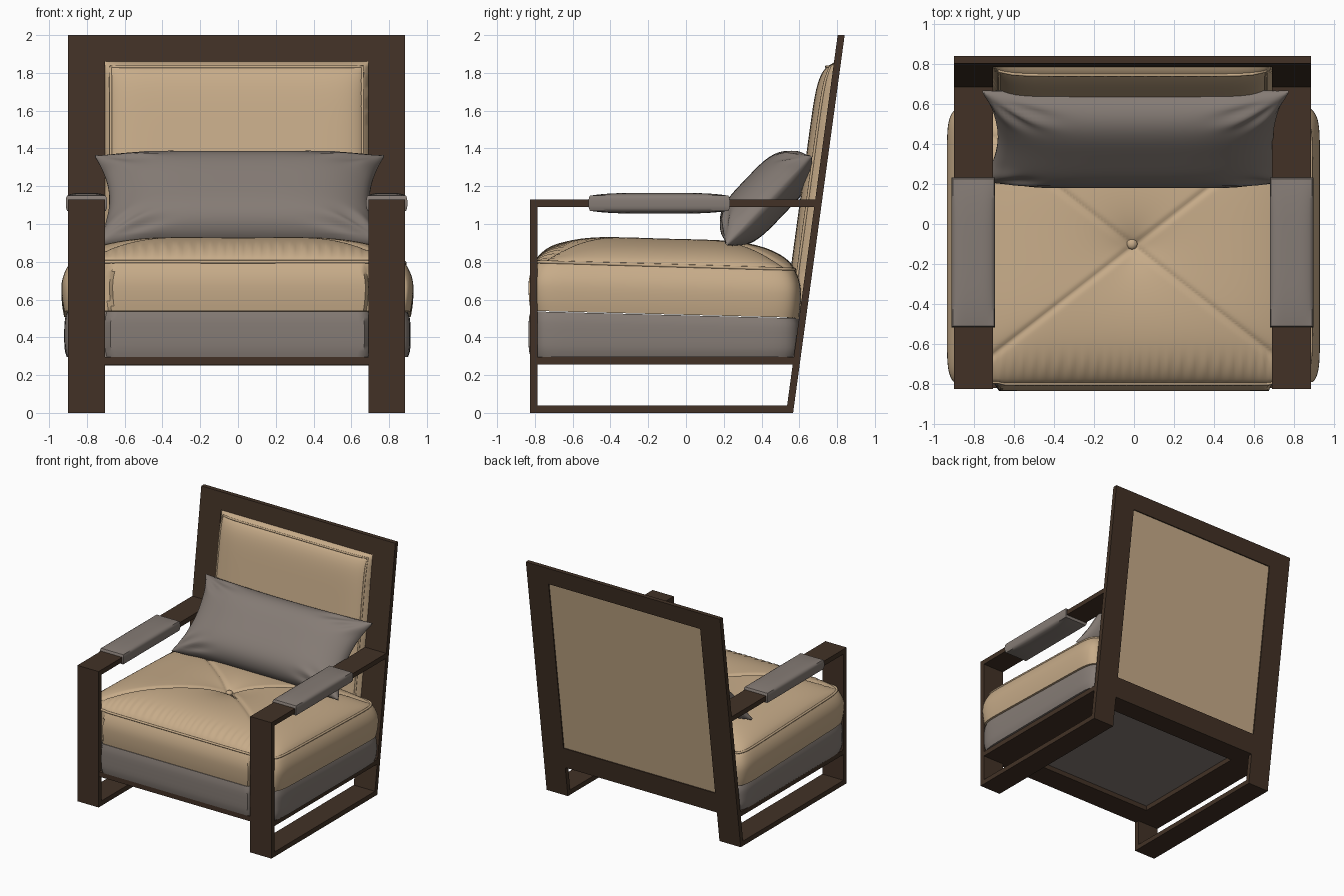
import bpy, bmesh, math
from mathutils import Matrix, Vector

if "Cube" in bpy.data.objects:
    bpy.data.objects.remove(bpy.data.objects["Cube"])

CX = -0.0075            # frame centre line
LEAN = 0.1365           # backrest slope, y per z


def material(name, rgb):
    m = bpy.data.materials.new(name)
    m.diffuse_color = (*rgb, 1)
    m.use_nodes = True
    m.node_tree.nodes["Principled BSDF"].inputs["Base Color"].default_value = m.diffuse_color
    return m


WOOD = material("dark wood", (0.054, 0.031, 0.019))
TAN = material("tan leather", (0.57, 0.41, 0.25))
GREY = material("grey fabric", (0.235, 0.200, 0.178))


def finish(bm, name, mat, smooth=None):
    bmesh.ops.recalc_face_normals(bm, faces=bm.faces)
    me = bpy.data.meshes.new(name)
    bm.to_mesh(me)
    bm.free()
    me.materials.append(mat)
    if smooth:
        me.shade_smooth()
        me.set_sharp_from_angle(angle=math.radians(smooth))
    ob = bpy.data.objects.new(name, me)
    bpy.context.collection.objects.link(ob)
    return ob


def box(name, x, y, z, lean=0.0):
    """Wooden bar from ranges, optionally sheared backwards with height."""
    bm = bmesh.new()
    bmesh.ops.create_cube(bm, size=1)
    for v in bm.verts:
        c = [r[0] + (r[1] - r[0]) * (t + 0.5) for r, t in zip((x, y, z), v.co)]
        v.co = (c[0], c[1] + lean * c[2], c[2])
    return finish(bm, name, WOOD)


def soft_block(name, mat, seg, fn, smooth=50):
    """Gridded cube in [-1, 1] reshaped by fn(u, v, w)."""
    bm = bmesh.new()
    nx, ny, nz = seg
    push = Matrix.Translation((0, 0, 1))
    for axis, a, b in (("Z", nx, ny), ("X", nx, nz), ("Y", nz, ny)):
        for s in (1, -1):
            if axis == "Z":
                rot = Matrix.Diagonal((1, 1, s, 1))
            else:
                rot = Matrix.Rotation(s * math.pi / 2, 4, axis)
            bmesh.ops.create_grid(bm, x_segments=a, y_segments=b, size=1, matrix=rot @ push)
    bmesh.ops.remove_doubles(bm, verts=bm.verts, dist=1e-4)
    for v in bm.verts:
        v.co = fn(*v.co)
    return finish(bm, name, mat, smooth)


def tube(name, pts, radius, mat):
    cu = bpy.data.curves.new(name, "CURVE")
    cu.dimensions = "3D"
    cu.bevel_depth = radius
    cu.bevel_resolution = 2
    sp = cu.splines.new("POLY")
    sp.points.add(len(pts) - 1)
    for p, q in zip(sp.points, pts):
        p.co = (*q, 1)
    sp.use_cyclic_u = True
    cu.materials.append(mat)
    ob = bpy.data.objects.new(name, cu)
    bpy.context.collection.objects.link(ob)
    bpy.ops.object.select_all(action="DESELECT")
    ob.select_set(True)
    bpy.context.view_layer.objects.active = ob
    bpy.ops.object.convert(target="MESH")
    bpy.context.object.data.shade_smooth()


def square_path(n):
    """Points round the edge of the unit square."""
    t = [-1 + 2 * i / n for i in range(n)]
    return ([(a, -1) for a in t] + [(1, a) for a in t]
            + [(-a, 1) for a in t] + [(-1, -a) for a in t])


# Side frames: front leg, arm, floor bar, side rail, leaning back leg
for side, s in (("left", -1), ("right", 1)):
    x = sorted((CX + s * 0.6975, CX + s * 0.8925))
    box(side + "_front_leg", x, (-0.825, -0.785), (0, 1.13))
    box(side + "_arm", x, (-0.786, 0.69), (1.09, 1.13))
    box(side + "_floor_bar", x, (-0.786, 0.545), (0, 0.04))
    box(side + "_side_rail", x, (-0.786, 0.58), (0.255, 0.295))
    box(side + "_back_leg", x, (0.53, 0.567), (0, 2), LEAN)

# Back rails and the ledge under the seat
inner = (CX - 0.698, CX + 0.698)
box("back_top_rail", inner, (0.53, 0.567), (1.86, 2), LEAN)
box("back_bottom_rail", inner, (0.53, 0.567), (0.25, 0.42), LEAN)
box("front_rail", inner, (-0.82, -0.62), (0.255, 0.295))
box("rear_rail", inner, (0.42, 0.58), (0.255, 0.295))
for side, s in (("left", -1), ("right", 1)):
    box(side + "_inner_ledge", sorted((CX + s * 0.64, CX + s * 0.698)),
        (-0.62, 0.42), (0.255, 0.295))


# Shared plan outline of the seat layers, notched behind the front legs
def plan(u, v, half_x, scale):
    m = max(abs(u), abs(v))
    n = (abs(u) ** 14 + abs(v) ** 14) ** (1 / 14) or 1
    k = scale * m / n
    x, y = -0.003 + half_x * u * k, -0.112 + 0.722 * v * k
    if abs(x) > 0.675:
        y = max(y, -0.79)
    return x, y


def base_shape(u, v, w):
    x, y = plan(u, v, 0.917, 1 - 0.015 * w ** 4)
    top = 0.537 - 0.026 * (y + 0.8)
    return Vector((x, y, 0.296 + (top - 0.296) * (w + 1) / 2))


def seat_shape(u, v, w):
    x, y = plan(u, v, 0.932, 1 - (0.048 if w > 0 else 0.015) * w * w)
    low, high = 0.54 - 0.026 * (y + 0.8), 0.80 - 0.029 * (y + 0.8)
    z = low + (high - low) * (w + 1) / 2
    if w > 0.999:
        rim = max(0, (1 - u ** 4) * (1 - v ** 4))
        z += 0.15 * rim ** 0.7
        r = math.hypot(x, y + 0.112)
        z -= 0.075 * math.exp(-r / 0.13)                          # button dimple
        z -= 0.012 * math.exp(-((abs(u) - abs(v)) / 0.022) ** 2) * rim ** 0.3
        pleat = math.exp(-((y + 0.73) / 0.065) ** 2) * rim ** 0.3
        z += 0.007 * math.sin(112 * x + 2 * math.sin(9 * x)) * pleat
    return Vector((x, y, z))


soft_block("seat_base", GREY, (60, 40, 8), base_shape)
soft_block("seat_cushion", TAN, (110, 110, 10), seat_shape)
tube("seat_piping", [seat_shape(a, b, 1) for a, b in square_path(50)], 0.009, TAN)

# Button in the seat
bm = bmesh.new()
bmesh.ops.create_uvsphere(bm, u_segments=20, v_segments=12, radius=0.027)
bmesh.ops.transform(bm, verts=bm.verts,
                    matrix=Matrix.Translation((-0.01, -0.1, 0.862)) @ Matrix.Diagonal((1, 1, 0.7, 1)))
finish(bm, "seat_button", TAN, 60)


# Upholstered back panel: flat behind, padded in front
def back_shape(u, v, w):
    z = 1.14 + 0.721 * w
    y = 0.53 + LEAN * z
    puff = max(0, (1 - u ** 10) * (1 - w ** 10)) ** 0.6
    y += 0.028 if v > 0.999 else 0.01 - 0.09 * puff * (1 - v) / 2
    return Vector((CX + 0.698 * u, y, z))


soft_block("back_cushion", TAN, (50, 2, 50), back_shape)
tube("back_piping", [back_shape(0.955 * a, -1, 0.96 * b) for a, b in square_path(20)], 0.008, TAN)


# Lumbar pillow leaning on the back, with pinched corners
def pillow_shape(u, v, w):
    x = 0.765 * u * (1 - 0.1 * (1 - v * v))
    along = 0.325 * v * (1 - 0.05 * (1 - u * u))
    puff = max(0, (1 - u ** 4) * (1 - v ** 4)) ** 0.65
    out = w * (0.008 + 0.13 * puff)
    if w > 0.999:   # folds fanning from the corners
        a = math.atan2(1 - abs(v), 1.02 - abs(u))
        d = math.hypot(1 - abs(u), 1 - abs(v))
        out += 0.009 * math.sin(11 * a) * math.exp(-((d - 0.35) / 0.17) ** 2)
    out += 0.028 * puff
    return Vector((0.008 + x, 0.437 + 0.69 * along - 0.72 * out,
                   1.125 + 0.72 * along + 0.69 * out))


soft_block("lumbar_pillow", GREY, (80, 50, 2), pillow_shape, 70)


# Arm pads wrapped round the arms
for side, s in (("left", -1), ("right", 1)):
    def pad_shape(u, v, w, s=s):
        k = 1 - 0.06 * w ** 4
        h = 0.04 + 0.015 * (1 - u ** 4) * (1 - v ** 4)
        return Vector((CX + s * 0.795 + 0.109 * u * k, -0.142 + 0.374 * v * (1 - 0.02 * w ** 4),
                       1.11 + h * w))
    soft_block(side + "_arm_pad", GREY, (14, 30, 6), pad_shape)
